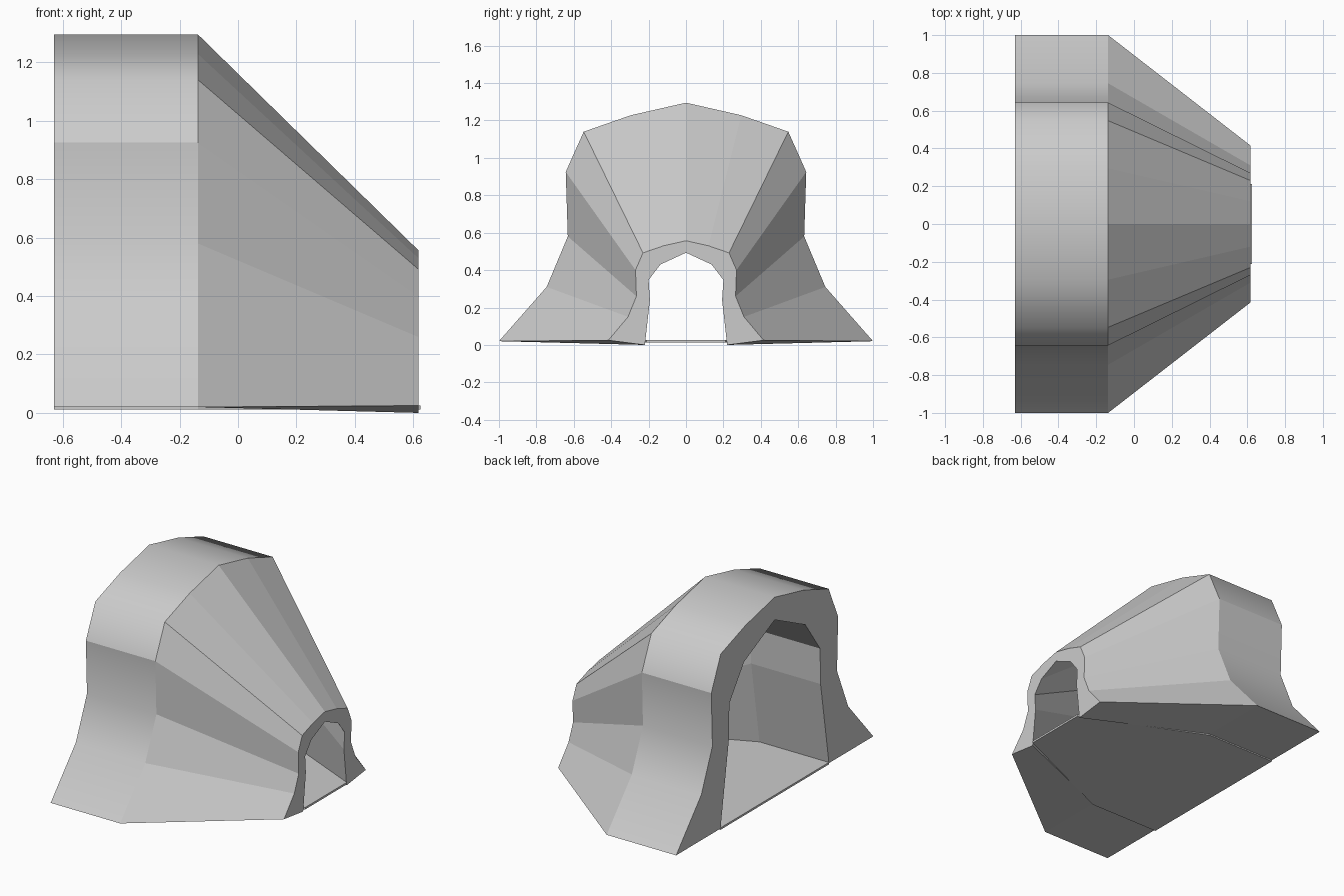
import bpy
import bmesh

if "Cube" in bpy.data.objects:
    bpy.data.objects.remove(bpy.data.objects["Cube"])

# Half cross-sections (y, z), from the foot to the crown
OUTER_BIG = [(1.0, .02), (.745, .31), (.632, .58), (.643, .925), (.547, 1.14), (.295, 1.228), (0, 1.295)]
OUTER_SMALL = [(.415, .025), (.31, .15), (.265, .26), (.27, .40), (.23, .492), (.12, .53), (0, .557)]
INNER_BIG = [(.55, .02), (.465, .56), (.46, .79), (.31, 1.0), (0, 1.15)]
INNER_SMALL = [(.22, 0), (.193, .24), (.2, .347), (.137, .43), (0, .493)]
XS = (-.63, -.137, .617)


def mirrored(half):
    return half + [(-y, z) for y, z in reversed(half[:-1])]


def finish(name, bm):
    bmesh.ops.recalc_face_normals(bm, faces=bm.faces)
    mesh = bpy.data.meshes.new(name)
    bm.to_mesh(mesh)
    bm.free()
    ob = bpy.data.objects.new(name, mesh)
    bpy.context.collection.objects.link(ob)
    return ob


def skin(bm, rings):
    """Bridge successive open rings with quads; the straight band is smooth."""
    for k in range(len(rings) - 1):
        a, b = rings[k], rings[k + 1]
        for i in range(len(a) - 1):
            f = bm.faces.new((a[i], a[i + 1], b[i + 1], b[i]))
            f.smooth = k == 0


# Hollow arched shell: straight band followed by a taper
bm = bmesh.new()


def rings_for(big, small):
    return [[bm.verts.new((x, y, z)) for y, z in mirrored(p)]
            for x, p in zip(XS, (big, big, small))]


outer = rings_for(OUTER_BIG, OUTER_SMALL)
inner = rings_for(INNER_BIG, INNER_SMALL)
skin(bm, outer)
for f in bm.faces:
    for e in f.edges:
        e.smooth = True
skin(bm, inner)
for f in bm.faces:
    if all(v in inner[0] + inner[1] for v in f.verts):
        f.smooth = False

# End rims and undersides of the feet
for k in (0, 2):
    bm.faces.new(outer[k] + inner[k][::-1])
for k in range(2):
    for i in (0, -1):
        bm.faces.new((outer[k][i], outer[k + 1][i], inner[k + 1][i], inner[k][i]))

# Keep the rims, the fold before the taper, and the shoulder creases crisp
for e in bm.edges:
    a, b = e.verts
    if abs(a.co.x - b.co.x) < 1e-4:
        e.smooth = False
    elif any(v in (outer[0][3], outer[0][-4], outer[0][0], outer[0][-1]) for v in e.verts):
        e.smooth = False
finish("arched_shell", bm)

# Thin floor plate following the inner opening
bm = bmesh.new()
plan = [(-.63, .55), (-.137, .55), (.625, .21)]
outline = plan + [(x, -y) for x, y in reversed(plan)]
base = bm.faces.new([bm.verts.new((x, y, .012)) for x, y in outline])
top = bmesh.ops.extrude_face_region(bm, geom=[base], use_keep_orig=True)["geom"]
bmesh.ops.translate(bm, vec=(0, 0, .013),
                    verts=[g for g in top if isinstance(g, bmesh.types.BMVert)])
finish("floor_plate", bm)
